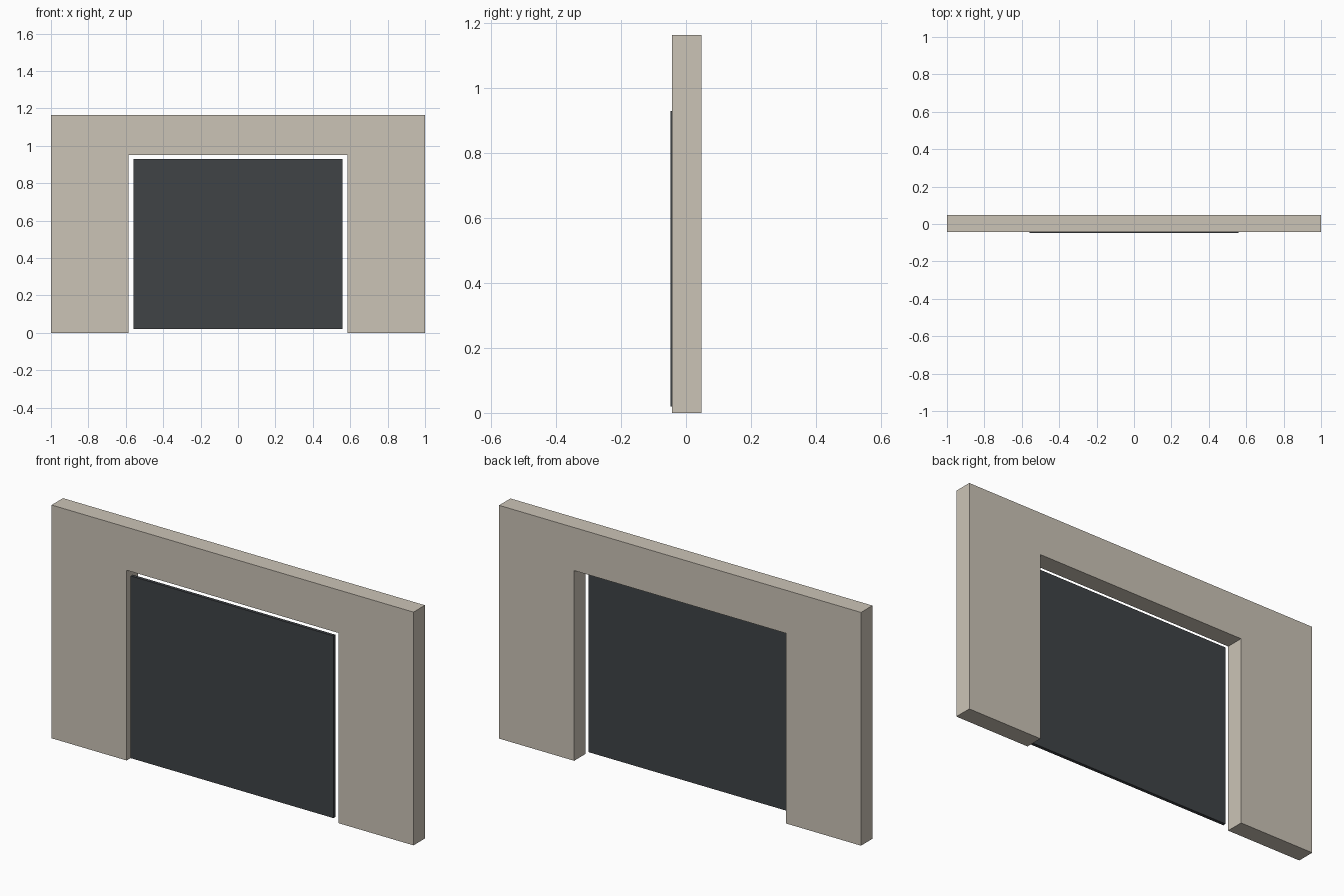
import bpy, bmesh

if "Cube" in bpy.data.objects:
    bpy.data.objects.remove(bpy.data.objects["Cube"])


def material(name, color):
    mat = bpy.data.materials.new(name)
    mat.diffuse_color = (*color, 1)
    mat.use_nodes = True
    mat.node_tree.nodes["Principled BSDF"].inputs["Base Color"].default_value = mat.diffuse_color
    return mat


def extrude_outline(name, outline, y_front, y_back, mat):
    """Extrude an x-z outline from y_front to y_back."""
    bm = bmesh.new()
    face = bm.faces.new([bm.verts.new((x, y_front, z)) for x, z in outline])
    ext = bmesh.ops.extrude_face_region(bm, geom=[face])
    verts = [v for v in ext["geom"] if isinstance(v, bmesh.types.BMVert)]
    bmesh.ops.translate(bm, verts=verts, vec=(0, y_back - y_front, 0))
    bmesh.ops.recalc_face_normals(bm, faces=bm.faces)
    mesh = bpy.data.meshes.new(name)
    bm.to_mesh(mesh)
    bm.free()
    mesh.materials.append(mat)
    obj = bpy.data.objects.new(name, mesh)
    bpy.context.collection.objects.link(obj)
    return obj


stone = material("warm_stone", (0.60, 0.55, 0.47))
dark = material("dark_panel", (0.05, 0.056, 0.062))

# Surround: one arch-shaped slab, mirrored half outline
half = [(0.585, 0.95), (0.585, 0), (1, 0), (1, 1.165)]
outline = half + [(-x, z) for x, z in reversed(half)]
extrude_outline("surround", outline, -0.043, 0.047, stone)

# Door panel: thin sheet standing slightly proud of the opening
w, z0, z1 = 0.56, 0.02, 0.93
extrude_outline("door_panel", [(-w, z0), (w, z0), (w, z1), (-w, z1)],
                -0.047, -0.031, dark)
